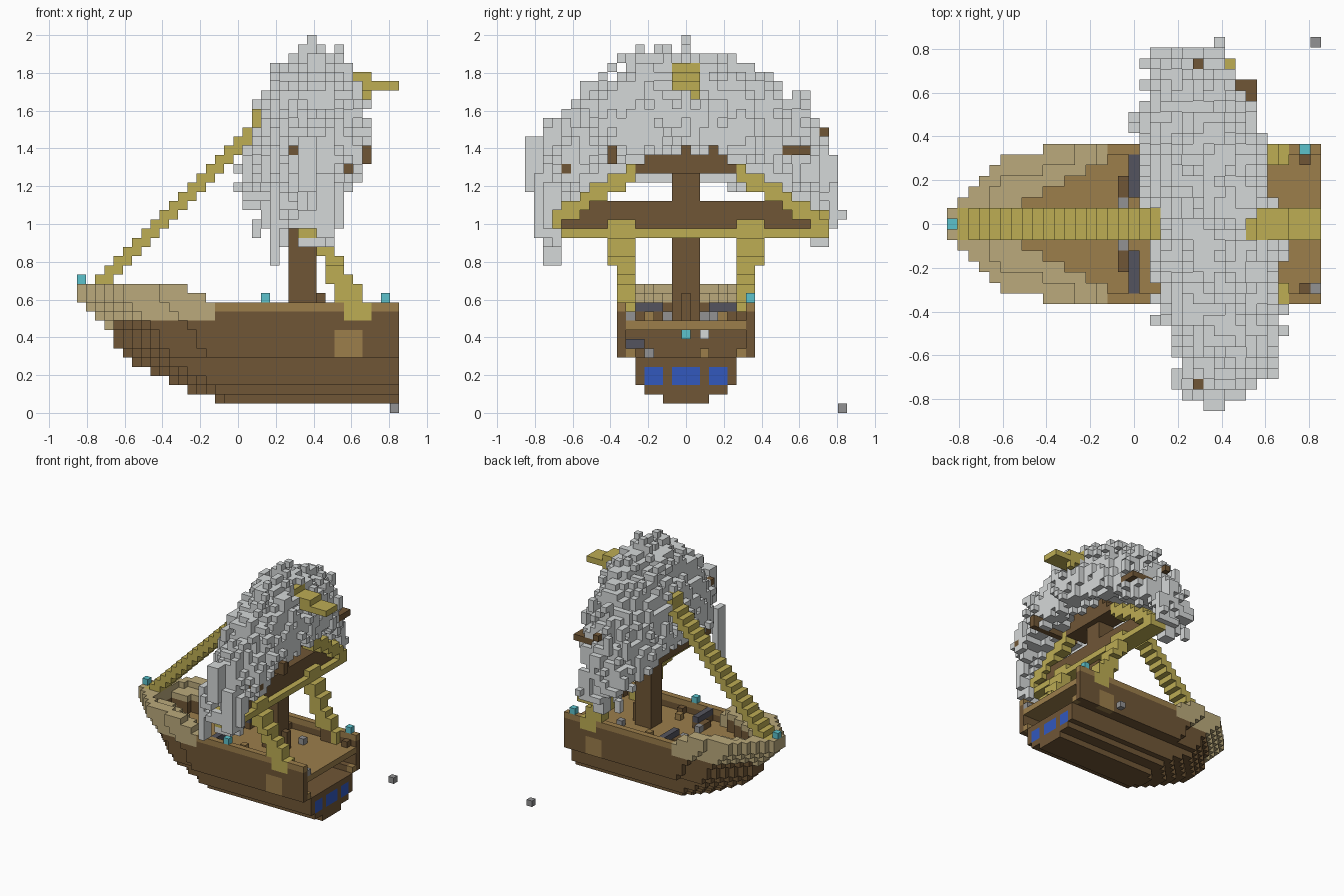
import bpy, bmesh, random
from mathutils import Vector

cube = bpy.data.objects.get("Cube")
if cube:
    bpy.data.objects.remove(cube)

V = 2 / 41          # block size
MID = 17            # centre row across the ship
rng = random.Random(7)


def linear(c):
    c /= 255
    return c / 12.92 if c <= 0.04045 else ((c + 0.055) / 1.055) ** 2.4


def material(name, rgb):
    m = bpy.data.materials.new(name)
    m.use_nodes = True
    col = tuple(linear(c) for c in rgb) + (1,)
    m.diffuse_color = col
    m.node_tree.nodes["Principled BSDF"].inputs["Base Color"].default_value = col
    return m


MATS = {n: material(n, c) for n, c in {
    "sail_grey": (213, 216, 216), "dark_wood": (112, 86, 54),
    "deck_wood": (156, 126, 75), "pale_wood": (187, 170, 124),
    "rope_yellow": (189, 173, 84), "lantern_teal": (92, 194, 204),
    "window_blue": (50, 88, 190), "iron": (84, 84, 94),
    "stone": (146, 146, 147)}.items()}

taken = {}          # every filled cell -> (part, material)


def put(part, mat, i, j, k):
    taken.setdefault((i, j, k), (part, mat))


def box(part, mat, xs, ys, zs):
    """Fill an inclusive range of cells."""
    for i in range(xs[0], xs[1] + 1):
        for j in range(ys[0], ys[1] + 1):
            for k in range(zs[0], zs[1] + 1):
                put(part, mat, i, j, k)


# Lanterns and the loose stone
for cell in ((0, 17, 14), (20, 10, 12), (33, 24, 12), (27, 17, 8)):
    put("lanterns", "lantern_teal", *cell)
put("loose_stone", "stone", 34, 34, 0)

# Stern windows
for j0, j1 in ((13, 14), (16, 18), (20, 21)):
    box("stern_windows", "window_blue", (34, 34), (j0, j1), (3, 4))

# Deck fittings: guns, blocks and cabin goods
for s in (-1, 1):
    a, b = sorted((MID + 3 * s, MID + 6 * s))
    box("deck_guns", "iron", (17, 17), (a, b), (11, 11))
    box("gun_mounts", "dark_wood", (17, 17), (a, b), (10, 10))
    put("gun_mounts", "stone", 16, MID + 2 * s, 10)
    a, b = sorted((MID + 3 * s, MID + 4 * s))
    box("gun_mounts", "dark_wood", (16, 16), (a, b), (10, 10))
    put("stern_blocks", "dark_wood", 33, MID + 6 * s, 10)
    put("deck_crates", "deck_wood", 21, MID + 4 * s, 10)
    put("deck_crates", "dark_wood", 22, MID + 6 * s, 10)
box("deck_crates", "dark_wood", (29, 30), (23, 23), (10, 11))
box("mast_block", "dark_wood", (26, 26), (17, 17), (10, 12))
box("deck_crates", "stone", (27, 27), (20, 20), (10, 10))
put("stern_blocks", "stone", 34, 11, 10)
put("cabin_goods", "sail_grey", 27, 19, 8)
put("cabin_goods", "deck_wood", 28, 19, 6)
box("cabin_goods", "iron", (28, 28), (11, 12), (7, 7))
box("cabin_goods", "stone", (28, 28), (13, 13), (6, 6))

# Mast and crossbeams
box("mast", "dark_wood", (23, 25), (16, 18), (9, 28))
for k, half in ((20, 14), (21, 13), (22, 12)):
    box("yard", "dark_wood", (23, 25), (MID - half, MID + half), (k, k))
for k, half in ((26, 5), (27, 4), (28, 3)):
    box("upper_yard", "dark_wood", (23, 26), (MID - half, MID + half), (k, k))

# Twigs of the yards that poke through the sail
box("yard_tips", "dark_wood", (23, 28), (28, 30), (28, 28))
box("yard_tips", "dark_wood", (23, 31), (9, 9), (27, 28))
box("yard_tips", "dark_wood", (23, 30), (4, 4), (26, 26))
put("yard_tips", "dark_wood", 23, 2, 28)
put("yard_tips", "dark_wood", 23, 32, 30)

# Ropes: under the yard, arched to the upper yard, and down to the rails
box("yard_rope", "rope_yellow", (24, 26), (2, 32), (19, 19))
for s in (-1, 1):
    box("yard_rope", "rope_yellow", (24, 24), (MID + 15 * s,) * 2, (20, 21))
    for d in range(6, 16):
        k = round(26 - (d - 6) * 0.62)
        box("arch_ropes", "rope_yellow", (25, 26), (MID + d * s,) * 2, (k - 1, k))
    for k in range(10, 21):
        i = round(26 + max(0, 19 - k) * 0.6)
        a, b = sorted((MID + 6 * s, MID + (8 if k > 15 else 7) * s))
        wide = 2 if k < 15 else 1
        box("rail_ropes", "rope_yellow", (i - wide, i), (a, min(b, 24) if k < 12 else b), (k, k))

# Forestay climbing from the bow, and the pennant
for i in range(1, 20):
    box("forestay", "rope_yellow", (i, i), (16, 18), (max(13, 11 + i), 12 + i))
box("forestay", "rope_yellow", (19, 19), (16, 18), (32, 32))
box("forestay", "rope_yellow", (20, 21), (16, 16), (32, 32))
box("pennant", "rope_yellow", (29, 31), (16, 18), (36, 36))
box("pennant", "rope_yellow", (30, 34), (16, 18), (35, 35))
box("pennant", "rope_yellow", (28, 28), (16, 18), (36, 37))
put("pennant", "rope_yellow", 31, 18, 34)

# Hull: each layer has a bow start and a greatest half width
STARTS = (0, 15, 12, 10, 8, 6, 5, 4, 4, 3, 2, 1, 0, 0)
HALVES = (0, 2, 4, 5, 5, 5) + (7,) * 8
BOW = (1, 2, 3, 4, 5, 6, 6, 6, 6)


def half_width(k, i):
    n = i - STARTS[k]
    return min(HALVES[k], BOW[n] if n < len(BOW) else 7)


def hull_colour(i, d, k):
    hw = half_width(k, i)
    outer = d >= hw - 1 or i - STARTS[k] < 2
    if 6 <= k <= 8 and 28 <= i <= 30 and d == 7:
        return "deck_wood"                      # side door
    if k == 6 and i == 34 and d == 6:
        return "deck_wood"
    if k == 9:
        if i == 3:
            return "pale_wood"
        return "deck_wood" if d < hw else "dark_wood"
    if k >= 10 and i < 15:
        return "pale_wood" if k > 11 or outer else "dark_wood"
    return "deck_wood" if k == 11 else "dark_wood"


for k in range(1, 14):
    last = {12: 13, 13: 11}.get(k, 34)
    for i in range(STARTS[k], last + 1):
        hw = half_width(k, i)
        for j in range(MID - hw, MID + hw + 1):
            d = abs(j - MID)
            inner = min(6, 1.5 + (i - 5) * 0.45) if i >= 4 else -1
            if k == 13 and i > 3:
                inner = max(inner, min(6, hw - 2))
            if k >= 10 and d <= inner:
                continue                        # open deck
            if 6 <= k <= 8 and i >= 25 and d <= (5 if k == 6 else 6):
                continue                        # open stern cabin
            part = "bulwark" if k >= 10 else "deck" if k == 9 else "hull"
            put(part, hull_colour(i, d, k), i, j, k)

# Ragged sail: a noisy narrow dome with an arch cut out below
lumps = {}
for i in range(15, 34):
    for j in range(1, 34):
        for k in range(18, 40):
            x, y, z = (i - 17) * V, (j - MID) * V, (k + 0.5) * V
            key = (i // 2, j // 2, k // 2)
            if key not in lumps:
                lumps[key] = rng.uniform(-0.16, 0.14)
            noise = lumps[key] + rng.uniform(-0.17, 0.15)
            dome = (y / 0.82) ** 2 + ((z - 1.04) / 0.88) ** 2
            centre = 0.36 - 0.12 * y + 0.12 * (z - 1.4)
            body = dome ** 1.5 + ((x - centre) / 0.3) ** 2
            rise = 0.22 if x < 0.24 else 0.41
            arch = (y / 0.72) ** 2 + (max(0, z - 1.0) / rise) ** 2
            low = 0.93 + lumps[key] * 0.5
            if body < 1 + noise and arch > 1 + noise * 0.6 and z > low:
                put("sail", "sail_grey", i, j, k)
box("sail", "sail_grey", (24, 25), (17, 17), (38, 39))
put("sail", "sail_grey", 25, 17, 40)
box("sail", "sail_grey", (24, 25), (0, 1), (24, 29))
box("sail", "sail_grey", (24, 25), (33, 33), (20, 24))
put("sail", "sail_grey", 25, 34, 21)
box("sail", "sail_grey", (21, 21), (2, 3), (16, 24))
box("sail", "sail_grey", (22, 23), (31, 32), (18, 24))

# Turn each part's cells into a mesh of exposed block faces
SIDES = [Vector(v) for v in ((1, 0, 0), (0, 1, 0), (0, 0, 1))]
parts = {}
for cell, (part, mat) in taken.items():
    parts.setdefault(part, []).append((cell, mat))

for part, cells in parts.items():
    bm = bmesh.new()
    names = sorted({m for _, m in cells})
    corners = {}

    def corner(p):
        key = tuple(round(c) for c in p)
        if key not in corners:
            corners[key] = bm.verts.new(((key[0] - 17.5) * V, (key[1] - 17.5) * V, key[2] * V))
        return corners[key]

    for cell, mat in cells:
        base = Vector(cell)
        for a in range(3):
            n, u, w = SIDES[a], SIDES[(a + 1) % 3], SIDES[(a + 2) % 3]
            for s in (-1, 1):
                if tuple(int(c) for c in base + n * s) in taken:
                    continue
                p = base + n if s > 0 else base
                quad = [p, p + u, p + u + w, p + w]
                if s < 0:
                    quad.reverse()
                face = bm.faces.new([corner(q) for q in quad])
                face.material_index = names.index(mat)
    mesh = bpy.data.meshes.new(part)
    bm.to_mesh(mesh)
    bm.free()
    for n in names:
        mesh.materials.append(MATS[n])
    bpy.context.scene.collection.objects.link(bpy.data.objects.new(part, mesh))
